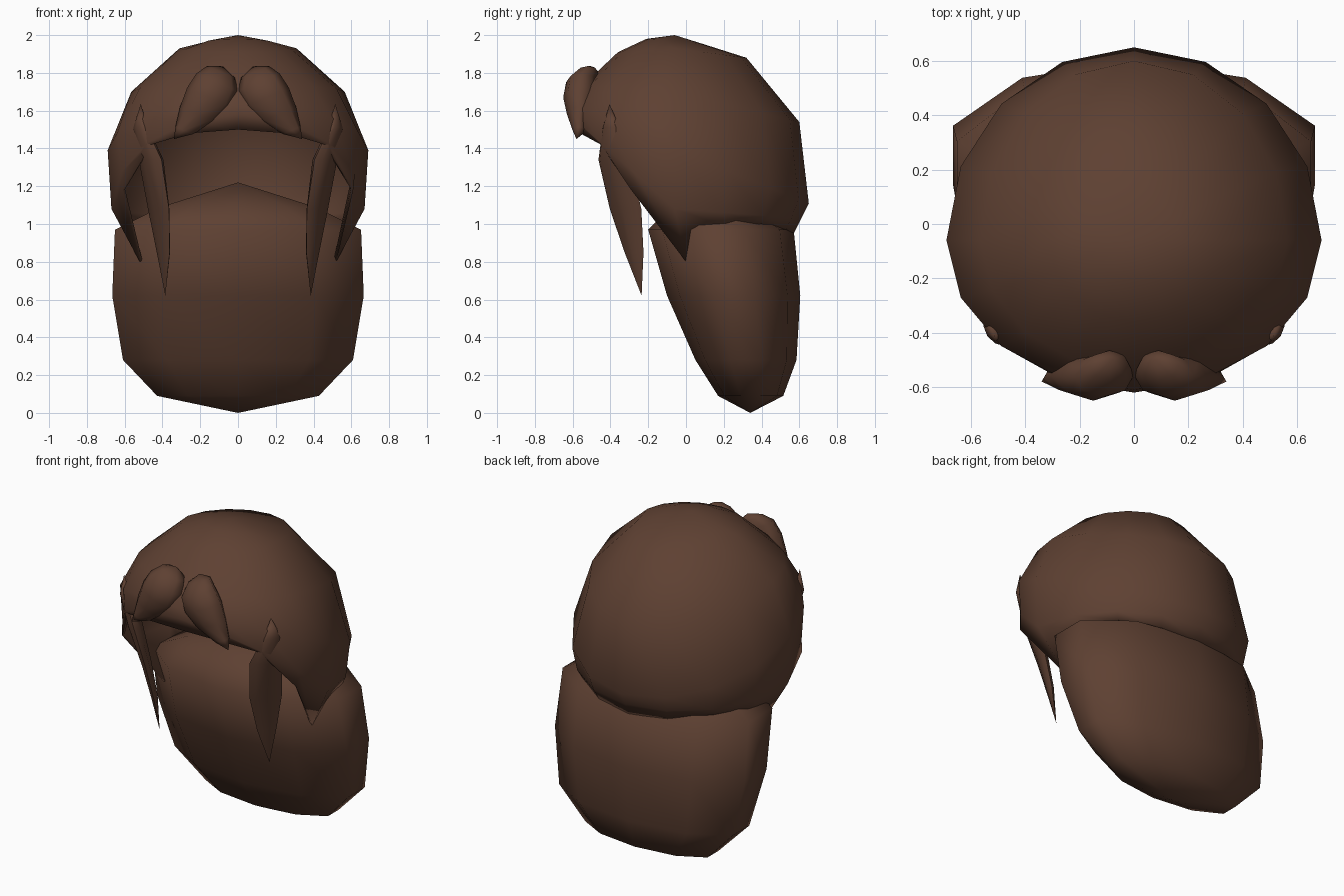
import bpy, bmesh
from math import sin, cos, tau, radians
from mathutils import Vector

if "Cube" in bpy.data.objects:
    bpy.data.objects.remove(bpy.data.objects["Cube"])

brown = bpy.data.materials.new("dark brown hair")
brown.use_nodes = True
color = (0.112, 0.052, 0.032, 1)
brown.diffuse_color = color
bsdf = brown.node_tree.nodes["Principled BSDF"]
bsdf.inputs["Base Color"].default_value = color
bsdf.inputs["Roughness"].default_value = 0.8


def loft(name, start, rings, end=None):
    """Join rings of points, closing each end to a point when given."""
    bm = bmesh.new()
    rows = [[bm.verts.new(p) for p in ring] for ring in rings]
    n = len(rows[0])
    for a, b in zip(rows, rows[1:]):
        for i in range(n):
            j = (i + 1) % n
            bm.faces.new((a[i], a[j], b[j], b[i]))
    for point, row in ((start, rows[0]), (end, rows[-1])):
        if point is not None:
            tip = bm.verts.new(point)
            for i in range(n):
                bm.faces.new((tip, row[i], row[(i + 1) % n]))
    bmesh.ops.recalc_face_normals(bm, faces=bm.faces)
    mesh = bpy.data.meshes.new(name)
    bm.to_mesh(mesh)
    bm.free()
    mesh.materials.append(brown)
    obj = bpy.data.objects.new(name, mesh)
    bpy.context.collection.objects.link(obj)
    bpy.ops.object.select_all(action="DESELECT")
    obj.select_set(True)
    bpy.context.view_layer.objects.active = obj
    bpy.ops.object.shade_smooth_by_angle(angle=radians(75))
    return obj


# Lower back hair: a leaning, rounded sack (z, front y, back y, half width)
sack = [(1.09, -0.08, 0.36, 0.43), (0.97, -0.2, 0.57, 0.685),
        (0.62, -0.1, 0.605, 0.70), (0.28, 0.05, 0.585, 0.64),
        (0.09, 0.17, 0.515, 0.45)]


def sack_point(z, front, back, half_width, angle):
    return (half_width * sin(angle),
            (front + back) / 2 - (back - front) / 2 * cos(angle), z)


loft("lower_back_hair", (0, 0.1, 1.22),
     [[sack_point(*r, tau * i / 10) for i in range(10)] for r in sack],
     (0, 0.34, 0))

# Cap: tilted rings (front z, side z, back z, front y, back y, half width)
crown_y = -0.06
cap_rings = [(1.98, 1.965, 1.95, -0.21, 0.1, 0.17),
             (1.91, 1.93, 1.88, -0.36, 0.32, 0.31),
             (1.74, 1.70, 1.54, -0.54, 0.6, 0.565),
             (1.64, 1.39, 1.11, -0.61, 0.65, 0.69),
             (1.58, 1.08, 1.03, -0.62, 0.61, 0.67)]
# Hem of the left half, from the forehead past the ear point to the nape
hem = [(0, -0.6, 1.5), (0.26, -0.56, 1.48), (0.46, -0.45, 1.42),
       (0.61, -0.29, 1.18), (0.52, 0, 0.8), (0.57, 0.22, 0.98),
       (0.45, 0.4, 1.0), (0.24, 0.53, 0.97), (0, 0.57, 0.95)]
hem += [(-x, y, z) for x, y, z in hem[-2:0:-1]]


def cap_point(front_z, side_z, back_z, front, back, half_width, angle):
    c = cos(angle)
    end_z, end_y = (front_z, front) if c > 0 else (back_z, back)
    return (half_width * sin(angle), crown_y + (end_y - crown_y) * abs(c),
            side_z + (end_z - side_z) * abs(c))


cap = loft("hair_cap", (0, crown_y, 2),
           [[cap_point(*r, tau * i / 16) for i in range(16)]
            for r in cap_rings] + [hem])
shell = cap.modifiers.new("thickness", "SOLIDIFY")
shell.thickness = 0.015
shell.offset = -1


def lock(name, side, across, out, start, sections, end, sides=8):
    """Leaf-shaped lock; sections are x, y, z, half width, half depth."""
    flip = Vector((side, 1, 1))
    wide, deep = Vector(across).normalized(), Vector(out).normalized()
    rings = []
    for x, y, z, w, d in sections:
        rings.append([(Vector((x, y, z)) + wide * w * cos(tau * i / sides)
                       + deep * d * sin(tau * i / sides)) * flip
                      for i in range(sides)])
    loft(name, Vector(start) * flip, rings, Vector(end) * flip)


for label, side in (("left", 1), ("right", -1)):
    # Parted fringe over the forehead
    lock(label + "_fringe", side, (0.92, 0, 0.39), (0, 1, 0),
         (0.08, -0.5, 1.835),
         [(0.09, -0.52, 1.805, 0.08, 0.055), (0.11, -0.555, 1.75, 0.12, 0.08),
          (0.15, -0.56, 1.67, 0.13, 0.09), (0.21, -0.56, 1.58, 0.105, 0.07),
          (0.285, -0.565, 1.495, 0.05, 0.035)],
         (0.34, -0.58, 1.45))
    # Long pointed lock in front of the ear
    lock(label + "_side_lock", side, (0.55, 0.83, 0), (0.83, -0.55, 0),
         (0.515, -0.405, 1.635),
         [(0.515, -0.395, 1.51, 0.055, 0.03), (0.46, -0.38, 1.34, 0.1, 0.045),
          (0.42, -0.32, 1.08, 0.1, 0.03), (0.395, -0.275, 0.85, 0.06, 0.02)],
         (0.385, -0.235, 0.62))
